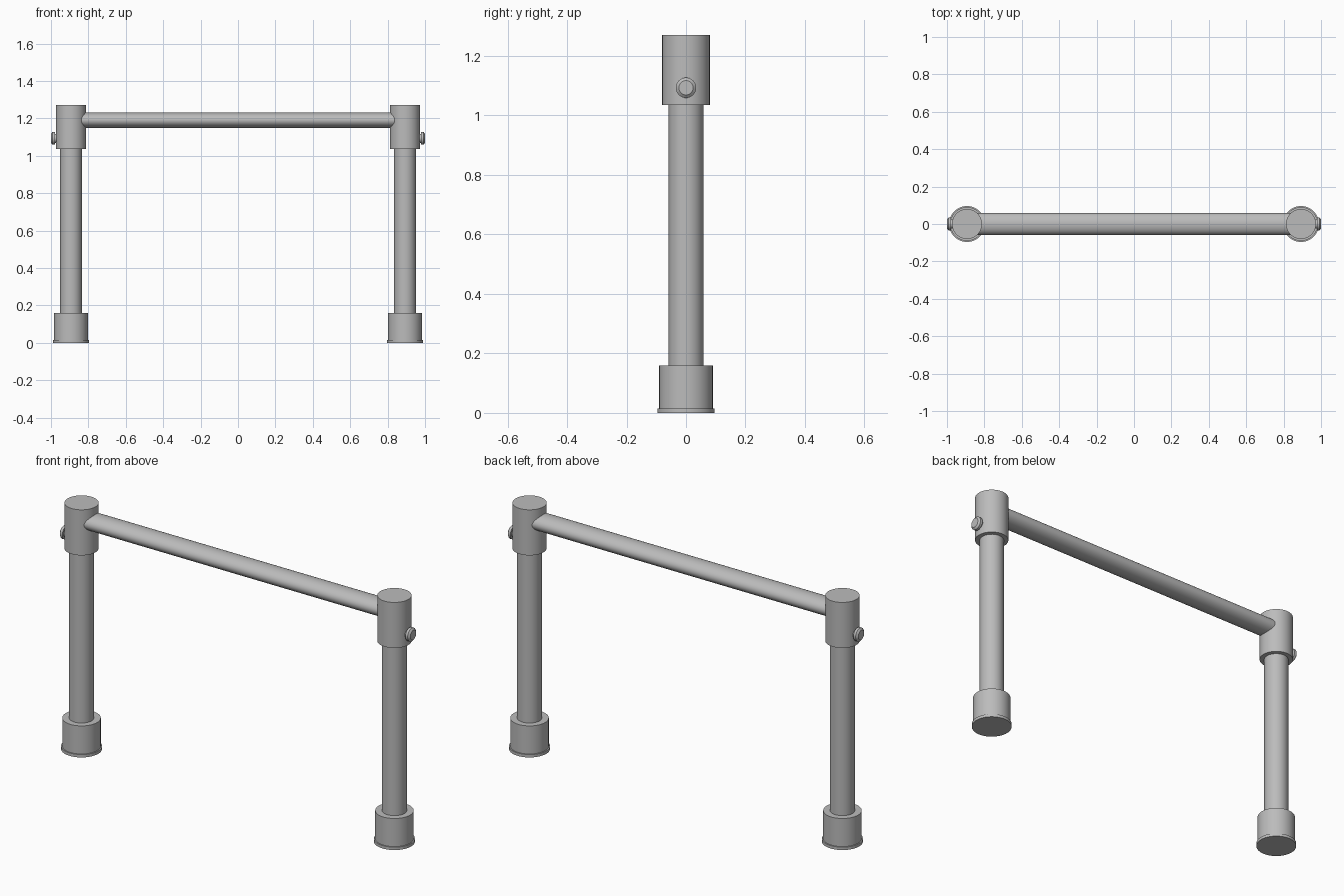
import bpy
import math
from mathutils import Matrix

cube = bpy.data.objects.get("Cube")
if cube:
    bpy.data.objects.remove(cube, do_unlink=True)

GREY = (0.5, 0.5, 0.5, 1.0)
metal = bpy.data.materials.new("grey metal")
metal.use_nodes = True
metal.diffuse_color = GREY
metal.node_tree.nodes["Principled BSDF"].inputs["Base Color"].default_value = GREY

POST_X = 0.893
SEGMENTS = 48


def lathe(name, profile, matrix):
    """Closed turned solid from (radius, height) pairs, placed by a matrix."""
    verts, faces = [], []
    for r, h in profile:
        for i in range(SEGMENTS):
            a = math.tau * i / SEGMENTS
            verts.append((r * math.cos(a), r * math.sin(a), h))
    for k in range(len(profile) - 1):
        for i in range(SEGMENTS):
            j = (i + 1) % SEGMENTS
            lo, hi = k * SEGMENTS, (k + 1) * SEGMENTS
            faces.append((lo + i, lo + j, hi + j, hi + i))
    faces.append(tuple(reversed(range(SEGMENTS))))
    faces.append(tuple(range(len(verts) - SEGMENTS, len(verts))))
    mesh = bpy.data.meshes.new(name)
    mesh.from_pydata(verts, [], faces)
    mesh.transform(matrix)
    mesh.materials.append(metal)
    obj = bpy.data.objects.new(name, mesh)
    bpy.context.collection.objects.link(obj)
    bpy.ops.object.select_all(action="DESELECT")
    obj.select_set(True)
    bpy.context.view_layer.objects.active = obj
    bpy.ops.object.shade_smooth_by_angle(angle=math.radians(30))
    return obj


for side, sign in (("left", 1), ("right", -1)):
    at_post = Matrix.Translation((sign * POST_X, 0, 0))
    # Foot with a thin flange on the ground
    lathe(side + "_foot", [(0.096, 0), (0.096, 0.015), (0.09, 0.015), (0.09, 0.16)], at_post)
    # Upright tube
    lathe(side + "_post", [(0.058, 0.1), (0.058, 1.1)], at_post)
    # Socket that joins post and rail
    lathe(side + "_socket", [(0.08, 1.035), (0.08, 1.27)], at_post)
    # Clamp screw with a chamfered head, pointing outward
    outward = Matrix.Translation((0, 0, 1.093)) @ Matrix.Rotation(sign * math.pi / 2, 4, "Y")
    lathe(side + "_clamp_screw",
          [(0.024, 0.95), (0.024, 0.979), (0.034, 0.979), (0.034, 0.992), (0.024, 1.0)], outward)

# Oval rail between the sockets
rail_pose = (Matrix.Translation((0, 0, 1.19)) @ Matrix.Diagonal((1, 0.058, 0.041, 1))
             @ Matrix.Rotation(math.pi / 2, 4, "Y"))
lathe("rail", [(1, -0.87), (1, 0.87)], rail_pose)
